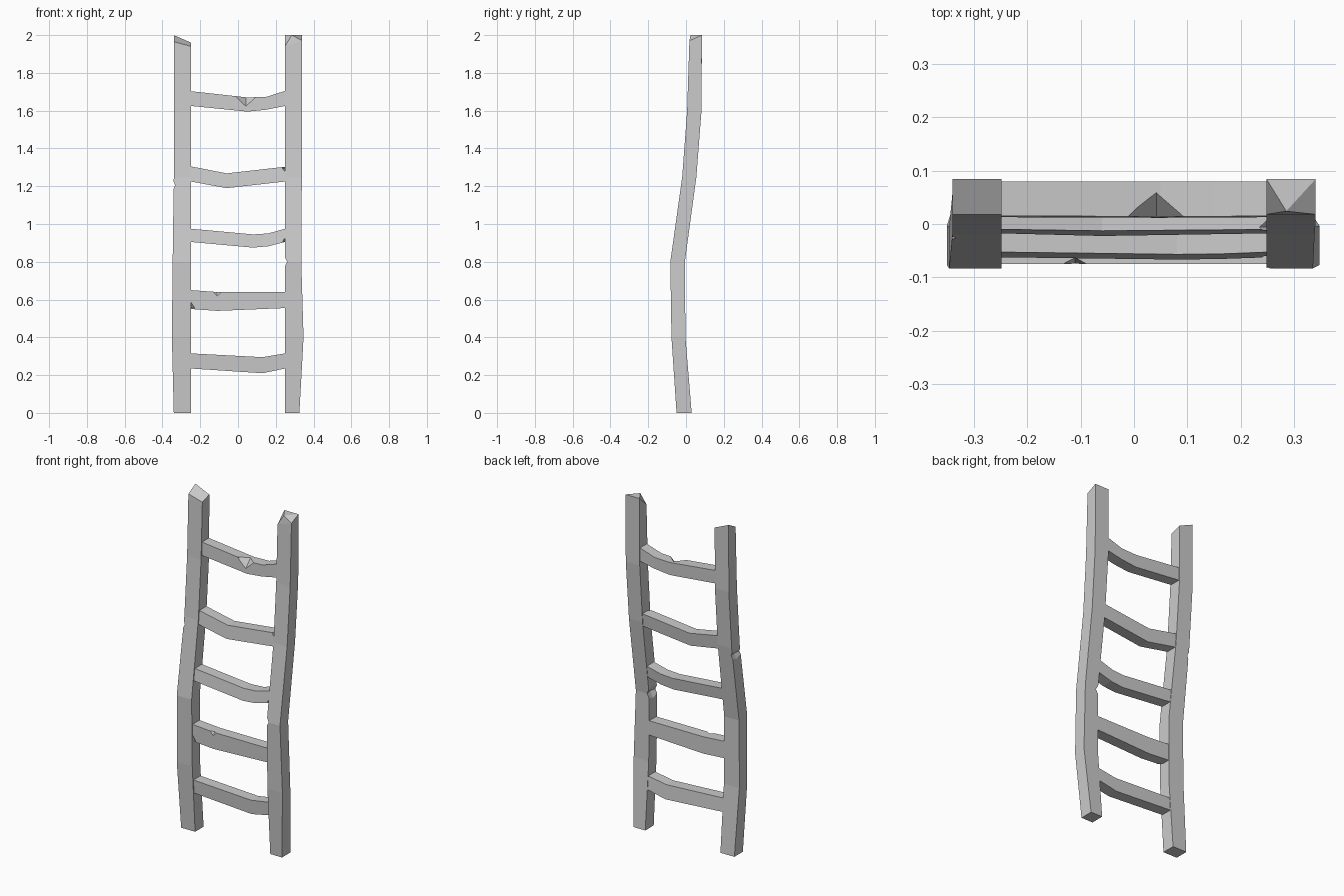
import bpy
import bmesh
from mathutils import Vector

cube = bpy.data.objects.get("Cube")
if cube:
    bpy.data.objects.remove(cube, do_unlink=True)

grey = bpy.data.materials.new("weathered_grey")
grey.use_nodes = True
grey.diffuse_color = (0.6, 0.6, 0.6, 1)
grey.node_tree.nodes["Principled BSDF"].inputs["Base Color"].default_value = (0.6, 0.6, 0.6, 1)

# Bent side profile shared by rails and rungs: height, front y, back y
BEND = [(0, -0.05, 0.03), (0.4, -0.077, -0.003), (0.8, -0.083, -0.006),
        (1.25, -0.02, 0.055), (1.6, 0.006, 0.082), (2, 0.018, 0.084)]


def depth_at(z):
    for (z0, f0, b0), (z1, f1, b1) in zip(BEND, BEND[1:]):
        if z <= z1:
            t = (z - z0) / (z1 - z0)
            return f0 + t * (f1 - f0), b0 + t * (b1 - b0)
    return BEND[-1][1:]


def make_object(name, bm):
    bmesh.ops.recalc_face_normals(bm, faces=bm.faces)
    mesh = bpy.data.meshes.new(name)
    bm.to_mesh(mesh)
    bm.free()
    mesh.materials.append(grey)
    obj = bpy.data.objects.new(name, mesh)
    bpy.context.collection.objects.link(obj)
    return obj


def loft(name, sections, peak=None):
    """Skin a row of four-cornered sections; the end may rise to a peak."""
    bm = bmesh.new()
    rings = [[bm.verts.new(p) for p in s] for s in sections]
    for a, b in zip(rings, rings[1:]):
        for i in range(4):
            j = (i + 1) % 4
            bm.faces.new((a[i], a[j], b[j], b[i]))
    bm.faces.new(rings[0])
    if peak:
        tip = bm.verts.new(peak)
        for i in range(4):
            bm.faces.new((rings[-1][i], rings[-1][(i + 1) % 4], tip))
    else:
        bm.faces.new(rings[-1])
    return make_object(name, bm)


def chip(obj, centre, size):
    """Knock a diamond-shaped nick out of an object."""
    bm = bmesh.new()
    axes = [Vector(v) for v in ((1, 0, 0), (0, 1, 0), (0, 0, 1))]
    for axis in axes:
        for side in (-1, 1):
            bm.verts.new(Vector(centre) + side * axis * Vector(size))
    bmesh.ops.convex_hull(bm, input=bm.verts)
    cutter = make_object("chip_cutter", bm)
    cutter.hide_render = True
    mod = obj.modifiers.new("chip", 'BOOLEAN')
    mod.operation = 'DIFFERENCE'
    mod.solver = 'EXACT'
    mod.object = cutter
    graph = bpy.context.evaluated_depsgraph_get()
    result = bpy.data.meshes.new_from_object(obj.evaluated_get(graph))
    obj.modifiers.clear()
    obj.data = result
    bpy.data.objects.remove(cutter, do_unlink=True)


def rail(name, inner, outers, top, peak=None):
    """top: heights of inner front, outer front, outer back, inner back."""
    sections = []
    for (z, front, back), outer in zip(BEND, outers):
        zs = top if z == BEND[-1][0] else [z] * 4
        sections.append([(inner, front, zs[0]), (outer, front, zs[1]),
                         (outer, back, zs[2]), (inner, back, zs[3])])
    return loft(name, sections, peak)


# Rails
right_rail = rail("right_rail", -0.248, (-0.34, -0.35, -0.346, -0.34, -0.34, -0.34),
                  (1.94, 1.965, 2, 1.96))
left_rail = rail("left_rail", 0.248, (0.325, 0.347, 0.335, 0.338, 0.34, 0.34),
                 (1.94, 1.97, 2, 2), peak=(0.285, 0.024, 2))
chip(right_rail, (-0.343, 0.015, 1.205), (0.016, 0.12, 0.035))
chip(left_rail, (0.246, -0.043, 0.8), (0.022, 0.12, 0.04))

# Sagging rungs: x, top, bottom at each bend
RUNGS = {
    "bottom_rung": [(-0.25, 0.315, 0.235), (0.13, 0.295, 0.21), (0.25, 0.315, 0.235)],
    "second_rung": [(-0.25, 0.65, 0.55), (-0.11, 0.64, 0.54), (0.25, 0.64, 0.555)],
    "middle_rung": [(-0.25, 0.975, 0.905), (0.08, 0.945, 0.875),
                    (0.16, 0.95, 0.882), (0.25, 0.975, 0.905)],
    "fourth_rung": [(-0.25, 1.305, 1.225), (-0.06, 1.268, 1.19), (0.25, 1.303, 1.225)],
    "top_rung": [(-0.25, 1.703, 1.625), (0.05, 1.67, 1.595),
                 (0.15, 1.673, 1.605), (0.25, 1.705, 1.625)],
}
rungs = {}
for name, stations in RUNGS.items():
    sections = []
    for x, top, bottom in stations:
        front_t, back_t = depth_at(top)
        front_b, back_b = depth_at(bottom)
        sections.append([(x, front_t + 0.006, top), (x, back_t - 0.003, top),
                         (x, back_b - 0.003, bottom), (x, front_b + 0.006, bottom)])
    rungs[name] = loft(name, sections)

# Nicks along the front edges of the rungs
chip(rungs["top_rung"], (0.042, 0.013, 1.675), (0.056, 0.05, 0.052))
chip(rungs["fourth_rung"], (0.252, -0.006, 1.295), (0.022, 0.022, 0.028))
chip(rungs["middle_rung"], (0.252, -0.06, 0.908), (0.018, 0.02, 0.022))
chip(rungs["second_rung"], (-0.11, -0.074, 0.642), (0.022, 0.012, 0.025))
chip(rungs["second_rung"], (-0.252, -0.074, 0.555), (0.024, 0.03, 0.035))
